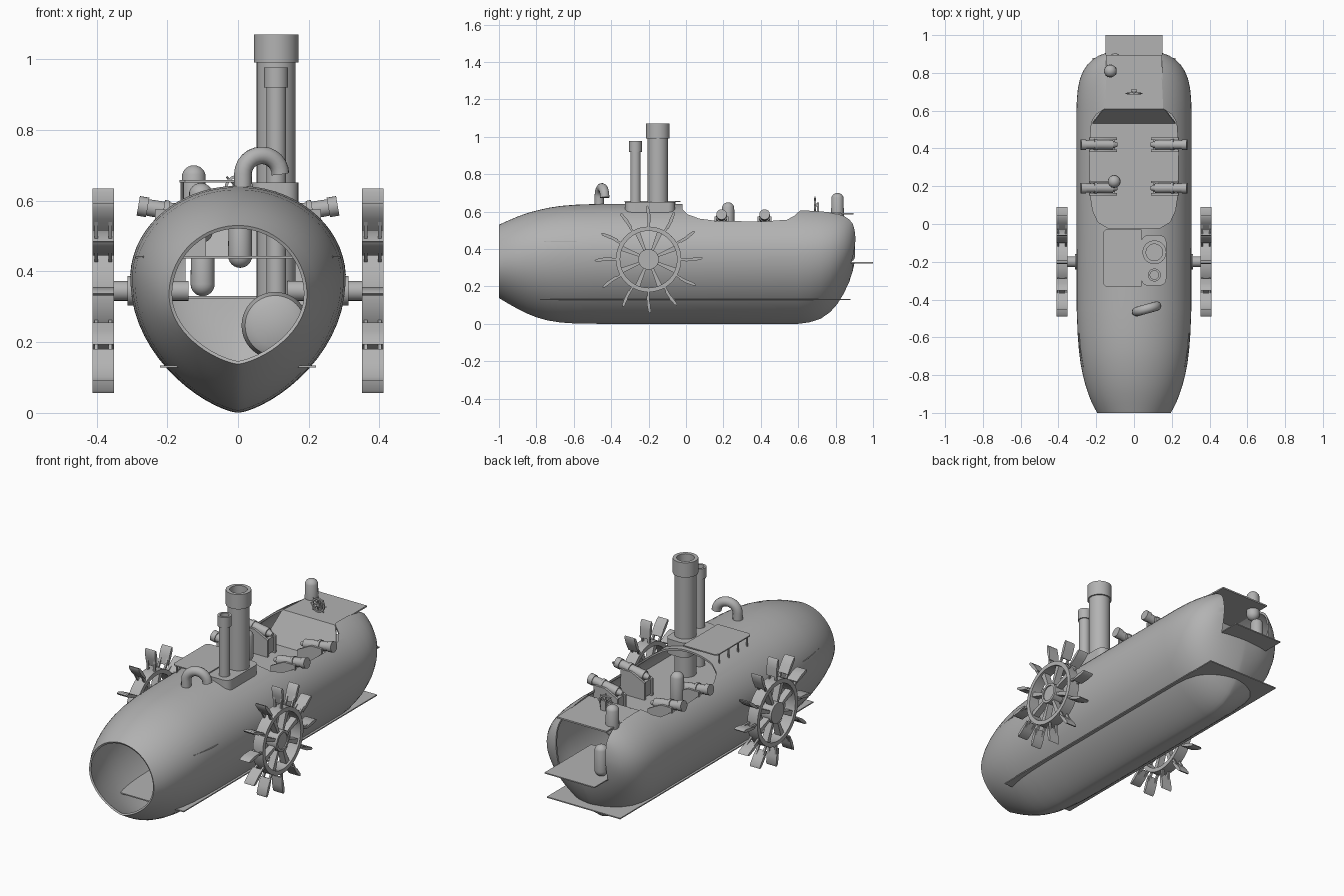
import bpy, bmesh, math
from mathutils import Matrix, Vector

if "Cube" in bpy.data.objects:
    bpy.data.objects.remove(bpy.data.objects["Cube"])

GREY = bpy.data.materials.new("plain grey")
GREY.diffuse_color = (0.45, 0.45, 0.45, 1)
GREY.use_nodes = True
GREY.node_tree.nodes["Principled BSDF"].inputs["Base Color"].default_value = GREY.diffuse_color


def finish(bm, name, angle=35):
    bmesh.ops.remove_doubles(bm, verts=bm.verts, dist=0.0004)
    bmesh.ops.recalc_face_normals(bm, faces=bm.faces)
    me = bpy.data.meshes.new(name)
    bm.to_mesh(me)
    bm.free()
    me.materials.append(GREY)
    ob = bpy.data.objects.new(name, me)
    bpy.context.collection.objects.link(ob)
    smooth(ob, angle)
    return ob


def smooth(ob, angle=35):
    bpy.ops.object.select_all(action='DESELECT')
    ob.select_set(True)
    bpy.context.view_layer.objects.active = ob
    bpy.ops.object.shade_smooth_by_angle(angle=math.radians(angle))


def add_box(bm, lo, hi, mat=Matrix()):
    lo, hi = Vector(lo), Vector(hi)
    d = hi - lo
    m = mat @ Matrix.Translation((lo + hi) / 2) @ Matrix.Diagonal((d.x, d.y, d.z, 1))
    bmesh.ops.create_cube(bm, size=1, matrix=m)


def box(name, lo, hi):
    bm = bmesh.new()
    add_box(bm, lo, hi)
    return finish(bm, name)


def add_rod(bm, a, b, r1, r2=None, seg=24):
    a, b = Vector(a), Vector(b)
    q = (b - a).to_track_quat('Z', 'Y').to_matrix().to_4x4()
    bmesh.ops.create_cone(bm, cap_ends=True, segments=seg, radius1=r1,
                          radius2=r1 if r2 is None else r2, depth=(b - a).length,
                          matrix=Matrix.Translation((a + b) / 2) @ q)


def add_prism(bm, pts, vec):
    f = bm.faces.new([bm.verts.new(p) for p in pts])
    g = bmesh.ops.extrude_face_region(bm, geom=[f])['geom']
    bmesh.ops.translate(bm, vec=vec, verts=[v for v in g if isinstance(v, bmesh.types.BMVert)])


def add_lathe(bm, prof, mat, seg=40, closed=False):
    rings = [[bm.verts.new(mat @ Vector((r * math.cos(t), r * math.sin(t), z)))
              for t in (2 * math.pi * i / seg for i in range(seg))] for r, z in prof]
    for k in range(len(rings) if closed else len(rings) - 1):
        a, b = rings[k], rings[(k + 1) % len(rings)]
        for i in range(seg):
            j = (i + 1) % seg
            bm.faces.new((a[i], a[j], b[j], b[i]))


# hull shell: y, half width, top, bottom, height of widest point
stations = [(-1, .195, .53, .138, .335), (-.95, .222, .553, .108, .345), (-.9, .242, .574, .08, .352),
            (-.85, .258, .592, .055, .36), (-.8, .271, .606, .035, .365), (-.74, .283, .62, .018, .372),
            (-.67, .292, .631, .007, .377), (-.58, .299, .638, .001, .38), (-.45, .304, .642, 0, .38),
            (.1, .305, .642, 0, .38), (.6, .305, .642, 0, .38), (.66, .303, .64, .008, .382),
            (.72, .297, .635, .027, .386), (.77, .286, .63, .062, .392), (.81, .269, .624, .107, .4),
            (.845, .246, .617, .165, .41), (.873, .216, .608, .225, .42), (.892, .185, .6, .285, .435),
            (.905, .15, .585, .345, .45)]
bm = bmesh.new()
N = 64
rings = []
for y, w, zt, zb, zm in stations:
    ring = []
    for i in range(N):
        t = 2 * math.pi * (i + .5) / N
        c, s = math.cos(t), math.sin(t)
        x = w * math.copysign(abs(c) ** (1.0 if s > 0 else 1.4), c)
        ring.append(bm.verts.new((x, y, zm + s * ((zt - zm) if s > 0 else (zm - zb)))))
    rings.append(ring)
for a, b in zip(rings, rings[1:]):
    for i in range(N):
        j = (i + 1) % N
        bm.faces.new((a[i], a[j], b[j], b[i]))
bm.faces.new(rings[-1])
hull = finish(bm, "hull")

# cutter for the gun well and the open stern
half = [(.14, -.02), (.19, .01), (.218, .07), (.23, .15), (.235, .4), (.225, .54),
        (.2, .58), (.155, .61), (.145, .8), (.15, .95)]
plan = half + [(-x, y) for x, y in reversed(half)]
bm = bmesh.new()
add_prism(bm, [(x, y, .33) for x, y in plan], (0, 0, .6))
cutter = finish(bm, "well_cutter")
cutter.hide_render = True
sol = hull.modifiers.new("shell", 'SOLIDIFY')
sol.thickness, sol.offset = .01, -1
cut = hull.modifiers.new("well", 'BOOLEAN')
cut.operation, cut.solver, cut.object = 'DIFFERENCE', 'EXACT', cutter
bpy.context.view_layer.update()
dg = bpy.context.evaluated_depsgraph_get()
cut_mesh = bpy.data.meshes.new_from_object(hull.evaluated_get(dg))
hull.modifiers.clear()
hull.data = cut_mesh
bpy.data.objects.remove(cutter)
smooth(hull, 40)

# decks
box("lower_floor", (-.22, -.78, .128), (.22, .88, .134))
bm = bmesh.new()
add_prism(bm, [(-.268, -.76, .437), (.268, -.76, .437), (.29, -.64, .437), (.29, .6, .437),
               (-.29, .6, .437), (-.29, -.64, .437)], (0, 0, .006))
finish(bm, "gun_deck")
box("stern_platform", (-.15, .6, .324), (.15, 1.0, .33))
bm = bmesh.new()
add_prism(bm, [(-.155, .61, .59), (.155, .61, .59), (.148, .895, .585), (-.148, .895, .585)], (0, 0, .008))
finish(bm, "quarter_deck")
bm = bmesh.new()
add_prism(bm, [(-.16, .61, .598), (.16, .61, .598), (.22, .53, .44), (-.22, .53, .44)], (0, .006, 0))
finish(bm, "deck_slope")

# boiler
bm = bmesh.new()
m = Matrix.Translation((.105, -.2, .247)) @ Matrix.Rotation(math.pi / 2, 4, 'X')
add_lathe(bm, [(0, -.25), (.06, -.25), (.085, -.235), (.095, -.2), (.095, .2), (.085, .235),
               (.06, .25), (0, .25)], m)
finish(bm, "boiler")

# funnels with collars and their raised base
for name, y, r, rc, zc, zt in (("large_funnel", -.15, .055, .063, .99, 1.07),
                               ("small_funnel", -.27, .028, .034, .92, .977)):
    bm = bmesh.new()
    add_lathe(bm, [(r, .3), (r, zc), (rc, zc), (rc, zt), (r * .8, zt), (r * .8, .6), (0, .6)],
              Matrix.Translation((.108, y, 0)))
    finish(bm, name)
bm = bmesh.new()
pts = []
for cx, cy, a0 in ((.135, -.095, 0), (.075, -.095, 90), (.075, -.29, 180), (.135, -.29, 270)):
    for k in range(6):
        a = math.radians(a0 + 18 * k)
        pts.append((cx + .036 * math.cos(a), cy + .036 * math.sin(a), .57))
add_prism(bm, pts, (0, 0, .082))
finish(bm, "funnel_base")

# side roof plate on pins
bm = bmesh.new()
add_prism(bm, [(.04, -.03, .652), (-.15, -.03, .652), (-.165, -.045, .652),
               (-.165, -.315, .652), (-.15, -.33, .652), (.04, -.33, .652)], (0, 0, .006))
for k in range(4):
    add_rod(bm, (-.158, -.06 - .08 * k, .575), (-.158, -.06 - .08 * k, .655), .005, seg=10)
finish(bm, "roof_plate")

# curved ventilator pipe
cu = bpy.data.curves.new("ventilator_pipe", 'CURVE')
cu.dimensions = '3D'
cu.bevel_depth, cu.bevel_resolution, cu.use_fill_caps = .025, 5, True
path = [(.012, .6), (.014, .65)] + [(.067 - .053 * math.cos(math.radians(a)),
                                     .675 + .053 * math.sin(math.radians(a))) for a in range(0, 181, 15)]
sp = cu.splines.new('POLY')
sp.points.add(len(path) - 1)
for p, (x, z) in zip(sp.points, path):
    p.co = (x, -.468 + .28 * x, z, 1)
sp.use_smooth = True
cu.materials.append(GREY)
bpy.context.collection.objects.link(bpy.data.objects.new("ventilator_pipe", cu))

# crew capsules
for k, (x, y, z) in enumerate(((-.125, .81, .53), (-.105, .225, .48), (-.1, .87, .33), (.006, -.55, .41))):
    r, h = .034, .17
    arc = [math.radians(a) for a in range(-90, 91, 15)]
    prof = [(r * math.cos(a), (r if a <= 0 else h - r) + r * math.sin(a)) for a in arc]
    bm = bmesh.new()
    add_lathe(bm, prof, Matrix.Translation((x, y, z)), 28)
    finish(bm, "crew_capsule_%d" % (k + 1), 60)

# steering wheel on a stand
bm = bmesh.new()
wm = Matrix.Translation((0, .69, .635)) @ Matrix.Rotation(math.pi / 2, 4, 'X')
add_lathe(bm, [(.03, -.005), (.038, -.005), (.038, .005), (.03, .005)], wm, 24, True)
for k in range(4):
    a = math.pi * k / 4
    d = Vector((math.cos(a), 0, math.sin(a))) * .046
    add_rod(bm, Vector((0, .69, .635)) - d, Vector((0, .69, .635)) + d, .003, seg=8)
add_box(bm, (-.015, .7, .59), (.015, .712, .65))
add_rod(bm, (0, .685, .635), (0, .712, .635), .008, seg=12)
finish(bm, "steering_wheel")

for side, s in (("right", 1), ("left", -1)):
    # guns on stepped carriages
    for k, y in enumerate((.19, .42)):
        bm = bmesh.new()
        u = Vector((s * math.cos(.17), 0, math.sin(.17)))
        c = Vector((s * .28, y, .585))
        add_rod(bm, c - u * .17, c, .026, .023)
        add_rod(bm, c - u * .025, c + u * .002, .028)
        add_rod(bm, c - u * .085, c - u * .07, .029)
        add_rod(bm, c - u * .195, c - u * .17, .01, .02)
        finish(bm, "gun_barrel_%s_%d" % (side, k + 1))
        bm = bmesh.new()
        for yy in (y - .038, y + .026):
            add_prism(bm, [(s * .09, yy, .443), (s * .235, yy, .443), (s * .235, yy, .575),
                           (s * .17, yy, .575), (s * .09, yy, .535)], (0, .012, 0))
        add_box(bm, (min(s * .1, s * .23), y - .03, .45), (max(s * .1, s * .23), y + .03, .53))
        finish(bm, "gun_carriage_%s_%d" % (side, k + 1))

    # paddle wheel: rim, hub, spokes and blades
    centre = Matrix.Translation((s * .381, -.2, .345))
    axis = centre @ Matrix.Rotation(math.pi / 2, 4, 'Y')
    bm = bmesh.new()
    add_lathe(bm, [(.152, -.03), (.175, -.03), (.175, .03), (.152, .03)], axis, 48, True)
    add_lathe(bm, [(0, -.03), (.055, -.03), (.055, .03), (.042, .03), (.042, .024), (0, .024)], axis)
    for k in range(8):
        m = centre @ Matrix.Rotation(math.pi * (k + .5) / 4, 4, 'X')
        add_prism(bm, [m @ Vector((-.018, y, z)) for y, z in
                       ((-.007, .05), (.007, .05), (.014, .156), (-.014, .156))], (.036, 0, 0))
    finish(bm, "paddle_wheel_" + side)
    bm = bmesh.new()
    for k in range(12):
        m = centre @ Matrix.Rotation(math.pi * k / 6, 4, 'X')
        for x in (-.02, .02):
            add_box(bm, (x - .005, -.006, .17), (x + .005, .006, .23), m)
        tilt = m @ Matrix.Translation((0, 0, .24)) @ Matrix.Rotation(.15, 4, 'X')
        prof = [(-.004, -.045), (.004, -.045), (.009, 0), (.007, .04), (0, .05), (-.007, .04), (-.009, 0)]
        add_prism(bm, [tilt @ Vector((-.03, y, z)) for y, z in prof], (.06, 0, 0))
    finish(bm, "paddle_blades_" + side)
    bm = bmesh.new()
    add_rod(bm, (s * .14, -.2, .345), (s * .395, -.2, .345), .028)
    add_rod(bm, (s * .28, -.2, .345), (s * .312, -.2, .345), .042)
    finish(bm, "axle_" + side)
